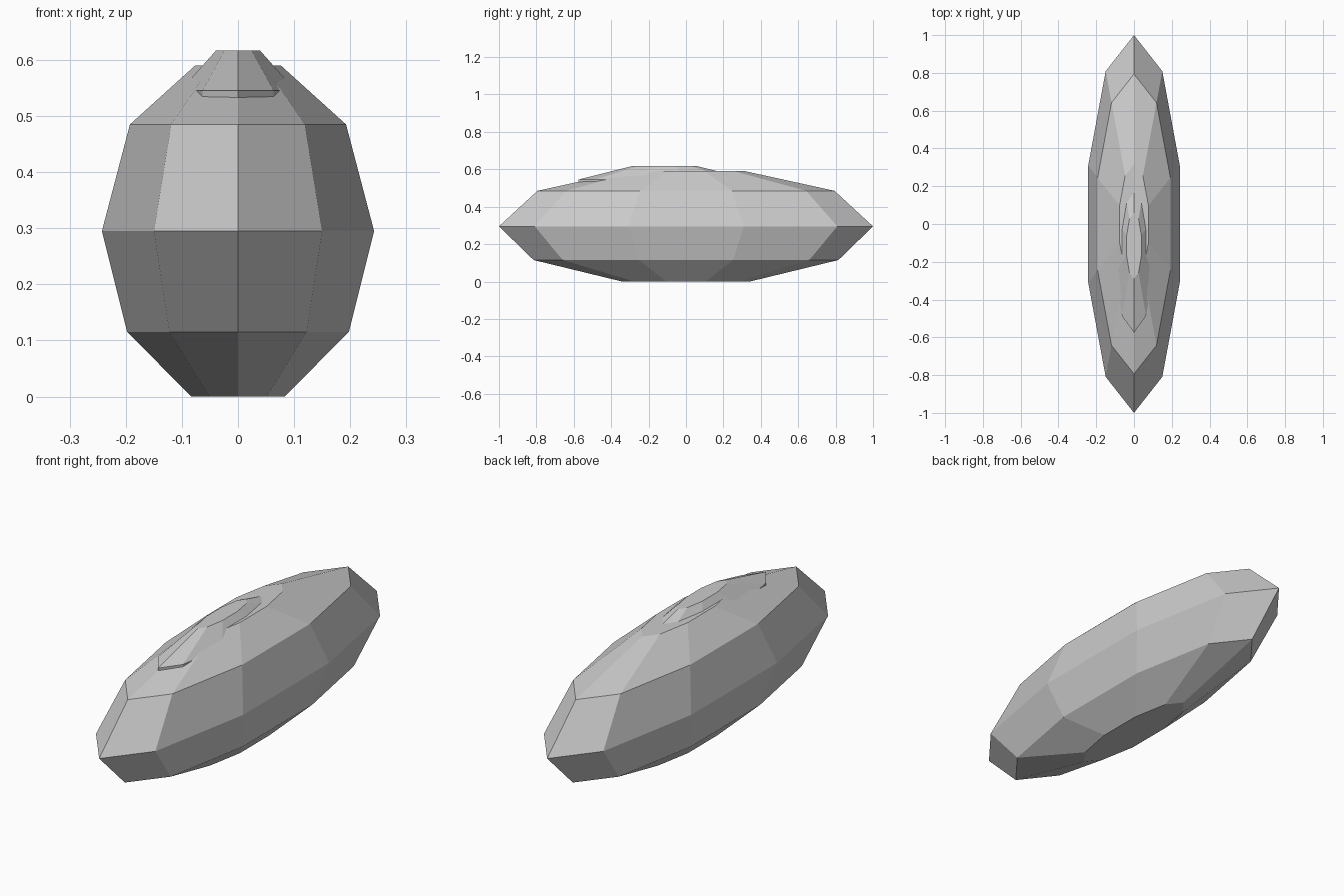
import bpy, bmesh, math

SIDES = 10

if "Cube" in bpy.data.objects:
    bpy.data.objects.remove(bpy.data.objects["Cube"], do_unlink=True)

# Single stone colour
stone = bpy.data.materials.new("stone_grey")
stone.use_nodes = True
GREY = (0.6, 0.6, 0.6, 1.0)
stone.diffuse_color = GREY
stone.node_tree.nodes["Principled BSDF"].inputs["Base Color"].default_value = GREY


def stacked_rings(name, half_width, half_length, centre_y, profile):
    """Faceted solid: an elliptical ring, scaled at each (scale, height)."""
    bm = bmesh.new()
    rings = []
    for scale, z in profile:
        ring = []
        for i in range(SIDES):
            a = math.tau * i / SIDES
            ring.append(bm.verts.new((half_width * scale * math.sin(a),
                                      centre_y - half_length * scale * math.cos(a), z)))
        rings.append(ring)
    for low, high in zip(rings, rings[1:]):
        for i in range(SIDES):
            j = (i + 1) % SIDES
            bm.faces.new((low[i], low[j], high[j], high[i]))
    bm.faces.new(rings[0][::-1])
    bm.faces.new(rings[-1])
    bmesh.ops.recalc_face_normals(bm, faces=bm.faces)
    mesh = bpy.data.meshes.new(name)
    bm.to_mesh(mesh)
    bm.free()
    mesh.materials.append(stone)
    obj = bpy.data.objects.new(name, mesh)
    bpy.context.collection.objects.link(obj)
    return obj


# Long faceted body
stacked_rings("main_body", 0.255, 1.0, 0.0,
              [(0.342, 0.0), (0.815, 0.115), (1.0, 0.295), (0.794, 0.485), (0.315, 0.59)])

# Small raised cap, set forward and sunk into the body
stacked_rings("top_cap", 0.108, 0.46, -0.115,
              [(1.0, 0.5), (1.0, 0.545), (0.38, 0.617)])
